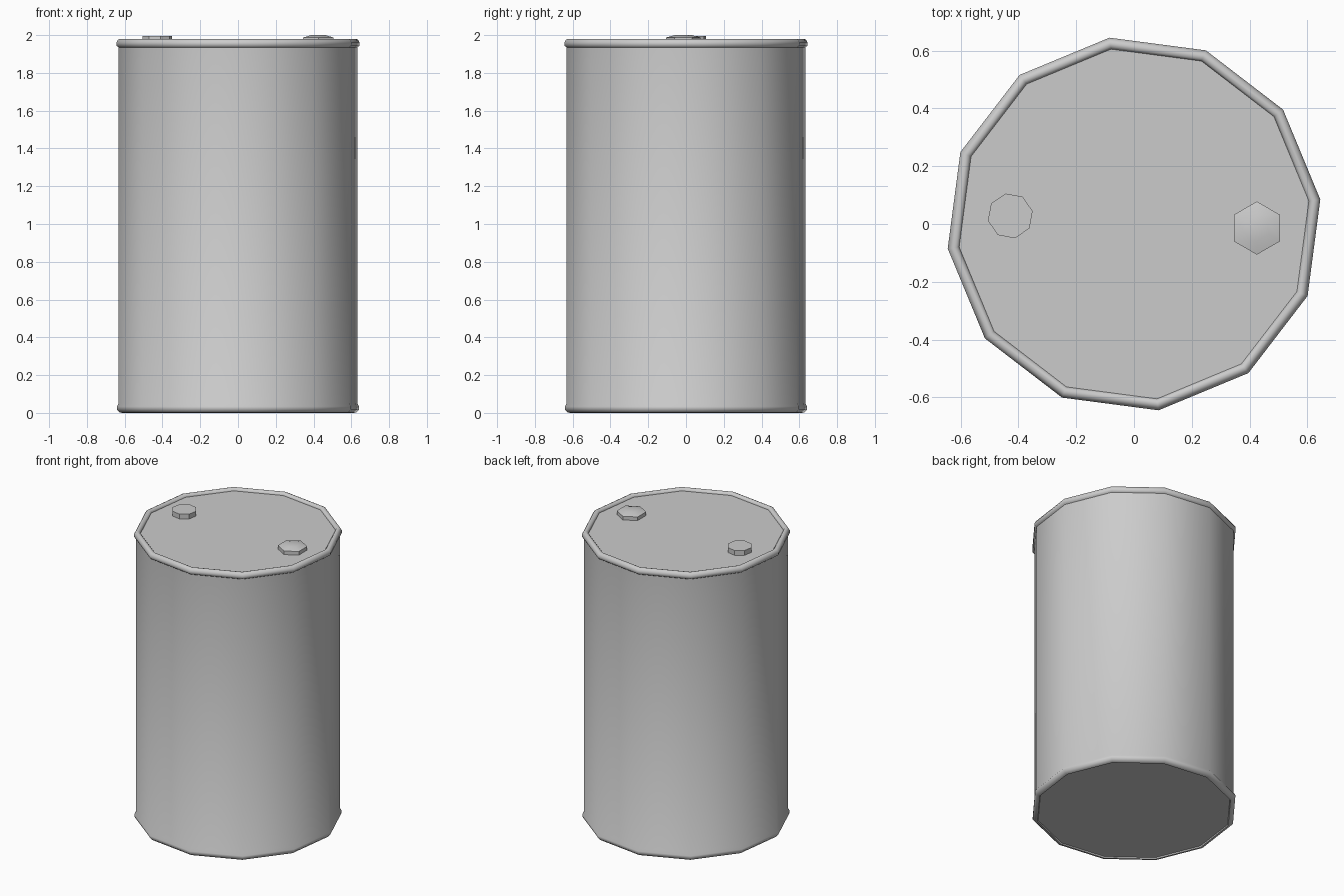
import bpy
import math

cube = bpy.data.objects.get("Cube")
if cube:
    bpy.data.objects.remove(cube)

grey = bpy.data.materials.new("grey_metal")
grey.use_nodes = True
colour = (0.6, 0.6, 0.6, 1)
grey.diffuse_color = colour
grey.node_tree.nodes["Principled BSDF"].inputs["Base Color"].default_value = colour


def lathe(name, profile, sides, turn, centre=(0, 0), smooth=40):
    """Revolve (radius, height) points into a closed faceted solid."""
    verts, faces = [], []
    for r, z in profile:
        for i in range(sides):
            a = math.radians(turn) + math.tau * i / sides
            verts.append((centre[0] + r * math.cos(a), centre[1] + r * math.sin(a), z))
    for k in range(len(profile) - 1):
        for i in range(sides):
            j = (i + 1) % sides
            faces.append((k * sides + i, k * sides + j,
                          (k + 1) * sides + j, (k + 1) * sides + i))
    faces.append(tuple(reversed(range(sides))))
    last = (len(profile) - 1) * sides
    faces.append(tuple(range(last, last + sides)))
    mesh = bpy.data.meshes.new(name)
    mesh.from_pydata(verts, [], faces)
    mesh.materials.append(grey)
    obj = bpy.data.objects.new(name, mesh)
    bpy.context.collection.objects.link(obj)
    bpy.ops.object.select_all(action="DESELECT")
    obj.select_set(True)
    bpy.context.view_layer.objects.active = obj
    bpy.ops.object.shade_smooth_by_angle(angle=math.radians(smooth))
    return obj


# Drum: bottom, rolled lower rim, wall, rolled upper rim and recessed lid
drum_profile = [
    (0.612, 0.008), (0.616, 0.0), (0.632, 0.002), (0.647, 0.018), (0.647, 0.034),
    (0.637, 0.05), (0.637, 1.935), (0.648, 1.943), (0.65, 1.96),
    (0.641, 1.975), (0.63, 1.98), (0.618, 1.977), (0.61, 1.967), (0.61, 1.962),
]
lathe("drum", drum_profile, 12, 7.5, smooth=50)

# Large hexagonal bung with a shallow domed top
lathe("large_bung", [(0.092, 1.955), (0.092, 1.987), (0.045, 2.0)],
      6, 30, (0.425, -0.014))

# Small octagonal bung
lathe("small_bung", [(0.079, 1.955), (0.079, 1.995)], 8, 12, (-0.428, 0.028))
